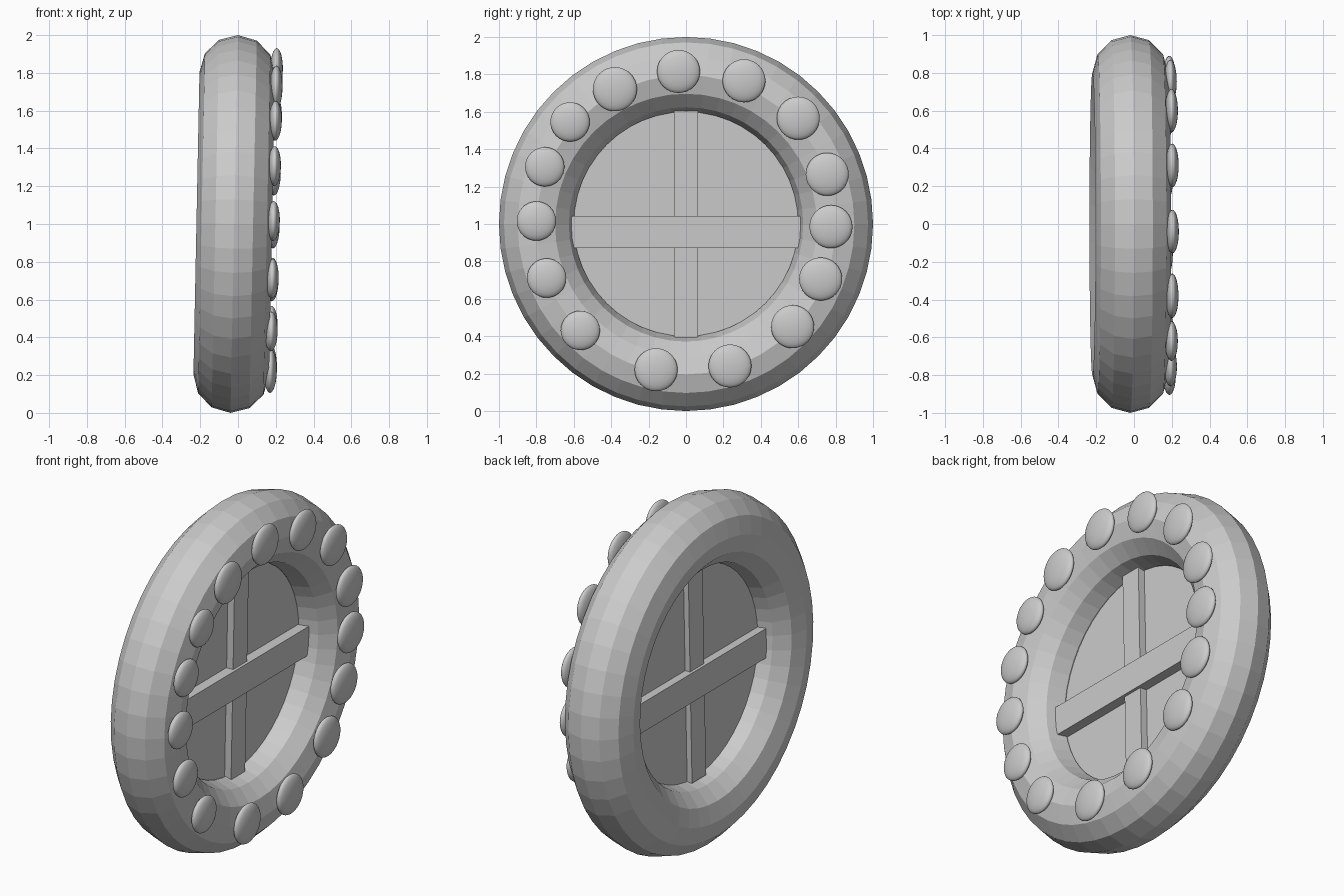
import bpy
import math
from mathutils import Matrix, Vector

if "Cube" in bpy.data.objects:
    bpy.data.objects.remove(bpy.data.objects["Cube"])

# Whole wheel leans very slightly towards +x at the top
WHEEL = Matrix.Translation((-0.02, 0, 1)) @ Matrix.Rotation(0.02, 4, 'Y')
FACE_X = Matrix.Rotation(math.pi / 2, 4, 'Y')


def place(name, local, smooth=False):
    ob = bpy.context.object
    ob.name = name
    if smooth:
        bpy.ops.object.shade_smooth()
    ob.matrix_world = WHEEL @ local
    return ob


def bar(name, size, z=0.0):
    bpy.ops.mesh.primitive_cube_add(size=1)
    ob = bpy.context.object
    ob.data.transform(Matrix.Diagonal((*size, 1)))
    place(name, Matrix.Translation((-0.01, 0, z)))


# Faceted ring
bpy.ops.mesh.primitive_torus_add(major_radius=0.8, minor_radius=0.2,
                                 major_segments=48, minor_segments=12)
place("ring", FACE_X)

# Thin centre panel
bpy.ops.mesh.primitive_cylinder_add(vertices=48, radius=0.615, depth=0.012)
place("centre_panel", Matrix.Translation((-0.015, 0, 0)) @ FACE_X)

# Cross bars, showing on both sides of the panel
bar("horizontal_bar", (0.12, 1.225, 0.17), -0.042)
bar("vertical_bar", (0.085, 0.13, 1.21))

# Flattened studs around the +x face: y, z, radius
studs = [
    (-0.04, 1.82, 0.115), (0.31, 1.77, 0.115), (0.60, 1.57, 0.115),
    (0.755, 1.27, 0.115), (0.775, 0.99, 0.115), (0.72, 0.71, 0.115),
    (0.57, 0.455, 0.115), (0.235, 0.245, 0.115), (-0.16, 0.225, 0.115),
    (-0.565, 0.435, 0.105), (-0.745, 0.715, 0.105), (-0.80, 1.02, 0.105),
    (-0.755, 1.31, 0.105), (-0.62, 1.55, 0.105), (-0.38, 1.725, 0.118),
]
for i, (y, z, r) in enumerate(studs):
    bpy.ops.mesh.primitive_uv_sphere_add(segments=32, ring_count=16, radius=1)
    bpy.context.object.data.transform(Matrix.Diagonal((0.034, r, r, 1)))
    place(f"stud_{i + 1}", Matrix.Translation((0.207, y, z - 1)), smooth=True)
